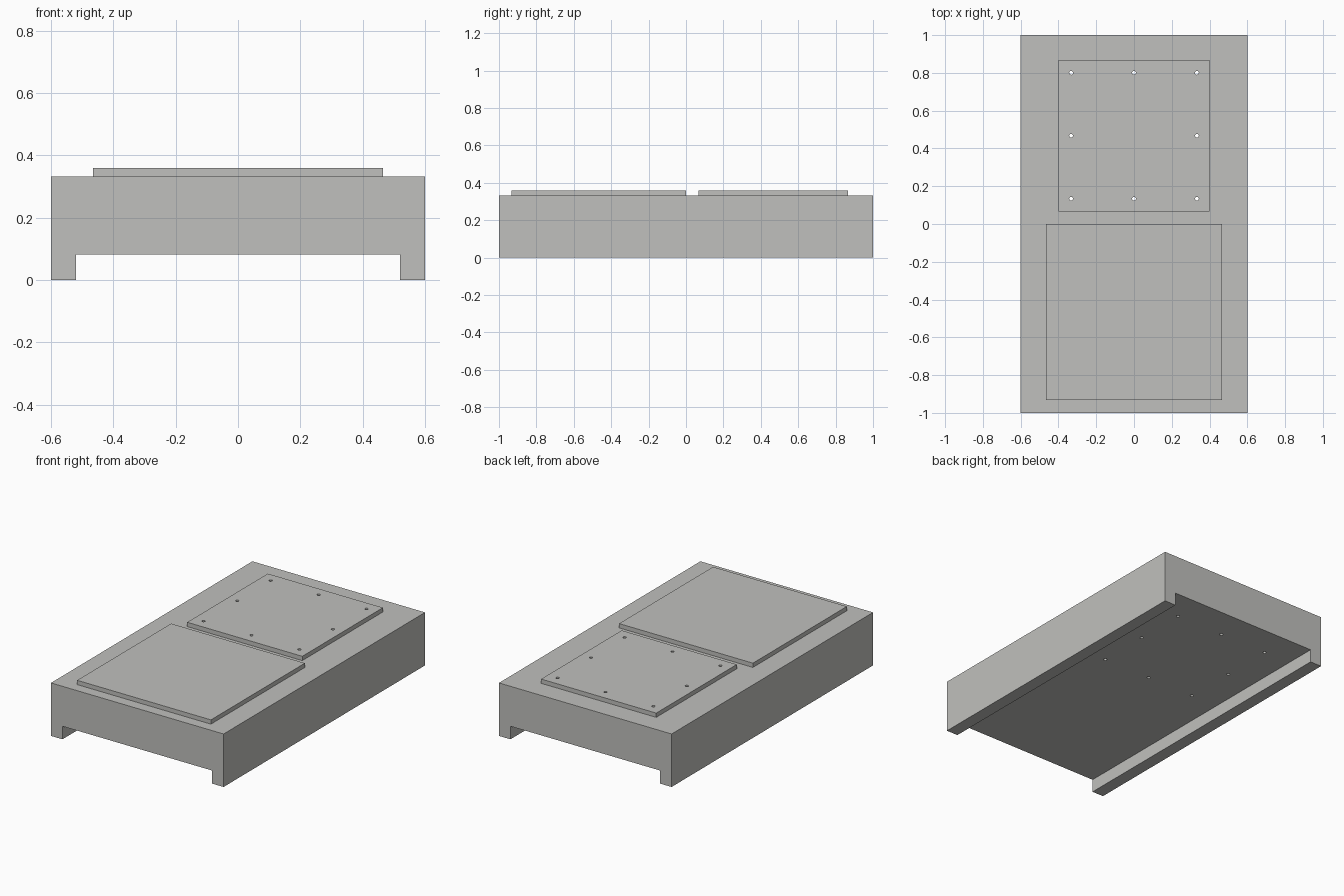
import bpy
import bmesh
from mathutils import Matrix

cube = bpy.data.objects.get("Cube")
if cube:
    bpy.data.objects.remove(cube, do_unlink=True)

COLOUR = (0.53, 0.53, 0.51, 1.0)
BODY_TOP, PLATE_TOP = 0.333, 0.36

grey = bpy.data.materials.new("warm_grey")
grey.use_nodes = True
grey.diffuse_color = COLOUR
grey.node_tree.nodes["Principled BSDF"].inputs["Base Color"].default_value = COLOUR


def add_object(name, bm):
    bmesh.ops.recalc_face_normals(bm, faces=bm.faces)
    mesh = bpy.data.meshes.new(name)
    bm.to_mesh(mesh)
    bm.free()
    mesh.materials.append(grey)
    obj = bpy.data.objects.new(name, mesh)
    bpy.context.collection.objects.link(obj)
    return obj


def extrude_profile(name, points, axis_point, offset):
    """Extrude a flat outline into a solid."""
    bm = bmesh.new()
    face = bm.faces.new([bm.verts.new(axis_point(a, b)) for a, b in points])
    moved = bmesh.ops.extrude_face_region(bm, geom=[face])["geom"]
    verts = [v for v in moved if isinstance(v, bmesh.types.BMVert)]
    bmesh.ops.translate(bm, verts=verts, vec=offset)
    return add_object(name, bm)


def top_plate(name, half_width, y0, y1):
    outline = [(-half_width, y0), (half_width, y0), (half_width, y1), (-half_width, y1)]
    return extrude_profile(name, outline, lambda x, y: (x, y, BODY_TOP),
                           (0, 0, PLATE_TOP - BODY_TOP))


# Body: slab with a side rail along each long edge
right_half = [(0.6, BODY_TOP), (0.6, 0), (0.52, 0), (0.52, 0.082)]
profile = right_half + [(-x, z) for x, z in reversed(right_half)]
body = extrude_profile("body", profile, lambda x, z: (x, -1, z), (0, 2, 0))

# Raised plates
front_plate = top_plate("front_plate", 0.465, -0.933, 0)
back_plate = top_plate("back_plate", 0.4, 0.067, 0.867)

# Ring of through holes around the back plate
bm = bmesh.new()
for i in (-1, 0, 1):
    for j in (-1, 0, 1):
        if i or j:
            bmesh.ops.create_cone(
                bm, cap_ends=True, segments=24, radius1=0.01, radius2=0.01, depth=1,
                matrix=Matrix.Translation((i * 0.333, 0.467 + j * 0.333, 0.25)))
cutter = add_object("hole_cutter", bm)
cutter.hide_render = True
cutter.hide_viewport = True
cutter.display_type = 'WIRE'

for obj in (body, back_plate):
    mod = obj.modifiers.new("holes", 'BOOLEAN')
    mod.operation = 'DIFFERENCE'
    mod.solver = 'EXACT'
    mod.object = cutter
